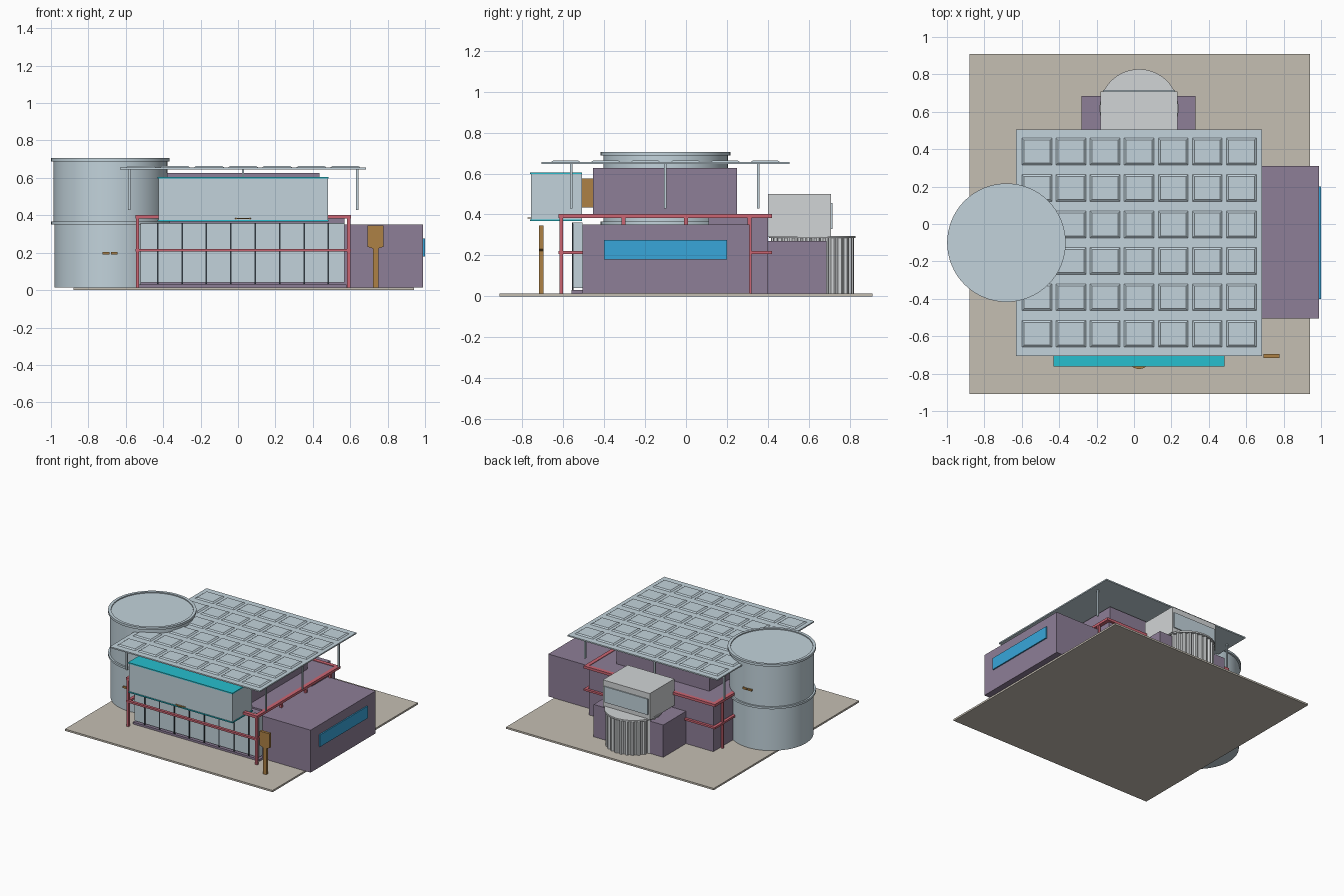
import bpy, bmesh, math

if "Cube" in bpy.data.objects:
    bpy.data.objects.remove(bpy.data.objects["Cube"])

COLORS = {
    "purple": (0.27, 0.21, 0.31), "steel_blue": (0.54, 0.65, 0.71), "red": (0.60, 0.13, 0.17),
    "cyan": (0.02, 0.52, 0.62), "brown": (0.42, 0.22, 0.06), "sand": (0.56, 0.52, 0.45),
    "window": (0.04, 0.38, 0.70), "light": (0.64, 0.66, 0.67), "dark": (0.03, 0.04, 0.05),
}
MATS = {}
for key, c in COLORS.items():
    MATS[key] = bpy.data.materials.new(key)
    MATS[key].diffuse_color = (*c, 1)


def finish(name, bm, mat):
    bmesh.ops.recalc_face_normals(bm, faces=bm.faces)
    me = bpy.data.meshes.new(name)
    bm.to_mesh(me)
    bm.free()
    ob = bpy.data.objects.new(name, me)
    bpy.context.collection.objects.link(ob)
    me.materials.append(MATS[mat])
    return ob


def add_box(bm, x0, x1, y0, y1, z0, z1, inset=0):
    """Box by its limits; inset pulls in the top face."""
    for v in bmesh.ops.create_cube(bm, size=1)["verts"]:
        i = inset if v.co.z > 0 else 0
        v.co = (x1 - i if v.co.x > 0 else x0 + i,
                y1 - i if v.co.y > 0 else y0 + i,
                z1 if v.co.z > 0 else z0)


def boxes(name, mat, *limits):
    bm = bmesh.new()
    for lim in limits:
        add_box(bm, *lim)
    return finish(name, bm, mat)


def prism(name, mat, pts, offset):
    """Extrude a closed outline along offset."""
    bm = bmesh.new()
    f = bm.faces.new([bm.verts.new(p) for p in pts])
    r = bmesh.ops.extrude_face_region(bm, geom=[f], use_keep_orig=True)
    vs = [g for g in r["geom"] if isinstance(g, bmesh.types.BMVert)]
    bmesh.ops.translate(bm, verts=vs, vec=offset)
    return finish(name, bm, mat)


def lathe(name, mat, cx, cy, profile, n=64):
    """Revolve an r,z profile that starts and ends on the axis."""
    bm = bmesh.new()
    vs = [bm.verts.new((r, 0, z)) for r, z in profile]
    es = [bm.edges.new(p) for p in zip(vs, vs[1:])]
    bmesh.ops.spin(bm, geom=vs + es, axis=(0, 0, 1), cent=(0, 0, 0),
                   angle=2 * math.pi, steps=n)
    bmesh.ops.remove_doubles(bm, verts=bm.verts, dist=1e-4)
    bmesh.ops.translate(bm, verts=bm.verts, vec=(cx, cy, 0))
    ob = finish(name, bm, mat)
    bpy.ops.object.select_all(action="DESELECT")
    ob.select_set(True)
    bpy.context.view_layer.objects.active = ob
    bpy.ops.object.shade_smooth_by_angle(angle=math.radians(30))
    return ob


# Ground slab
boxes("ground_slab", "sand", (-0.88, 0.94, -0.91, 0.91, 0, 0.014))

# Main building volumes
boxes("lower_block", "purple",
      (-0.52, 0.57, -0.505, 0.40, 0.014, 0.35),
      (-0.52, 0.57, 0.11, 0.40, 0.35, 0.385),
      (-0.53, 0.58, -0.56, -0.505, 0.014, 0.03))
boxes("terrace_deck", "purple", (-0.53, 0.59, -0.505, 0.41, 0.384, 0.398))
boxes("upper_block", "purple", (-0.38, 0.435, -0.455, 0.25, 0.398, 0.627))
boxes("side_wing", "purple", (0.57, 0.99, -0.505, 0.31, 0.014, 0.35))
boxes("side_wing_window", "window", (0.985, 1.0, -0.40, 0.20, 0.18, 0.275))
boxes("rear_annex", "purple", (-0.28, 0.33, 0.40, 0.685, 0.014, 0.27))

# Glazed front with mullions
boxes("front_glazing", "steel_blue", (-0.52, 0.57, -0.553, -0.505, 0.04, 0.36))
boxes("front_mullions", "dark",
      *[(x - 0.004, x + 0.004, -0.558, -0.55, 0.03, 0.36)
        for x in [0.027 + 0.1305 * (i - 3.5) for i in range(8)]],
      (-0.52, 0.57, -0.558, -0.55, 0.355, 0.36))

# Projecting front room with coloured floor and ceiling edges
boxes("front_room", "steel_blue", (-0.425, 0.48, -0.757, -0.508, 0.376, 0.597))
boxes("front_room_trim", "cyan",
      (-0.43, 0.485, -0.762, -0.507, 0.597, 0.606),
      (-0.43, 0.485, -0.762, -0.507, 0.367, 0.376))
boxes("room_connector", "brown", (-0.34, 0.395, -0.51, -0.45, 0.435, 0.575))
lathe("front_lamp", "brown", 0.027, -0.715,
      [(0, 0.380), (0.06, 0.380), (0.06, 0.386), (0, 0.386)], 32)

# Red frame: rails at two heights, posts down both sides
X0, X1, Y0, Y1 = -0.547, 0.603, -0.622, 0.42
bars = []
for z0, z1, w in ((0.382, 0.402, 0.03), (0.206, 0.221, 0.022)):
    bars += [(X0, X1, Y0, Y0 + w, z0, z1), (X0, X1, Y1 - w, Y1, z0, z1),
             (X0, X0 + w, Y0 + w, Y1 - w, z0, z1), (X1 - w, X1, Y0 + w, Y1 - w, z0, z1)]
for y in (-0.61, -0.305, 0.0, 0.31):
    for x in (X0 + 0.01, X1 - 0.01):
        bars.append((x - 0.009, x + 0.009, y - 0.009, y + 0.009, 0.014, 0.39))
boxes("red_frame", "red", *bars)

# Canopy roof: slab, raised panels and thin posts
RX0, RX1, RY0, RY1 = -0.63, 0.685, -0.705, 0.505
boxes("canopy_slab", "steel_blue", (RX0, RX1, RY0, RY1, 0.646, 0.656))
nx, ny = 7, 6
dx, dy = (RX1 - RX0 - 0.04) / nx, (RY1 - RY0 - 0.04) / ny
boxes("canopy_panels", "steel_blue",
      *[(RX0 + 0.02 + i * dx + 0.01, RX0 + 0.02 + (i + 1) * dx - 0.01,
         RY0 + 0.02 + j * dy + 0.025, RY0 + 0.02 + (j + 1) * dy - 0.025,
         0.655, 0.664, 0.012) for i in range(nx) for j in range(ny)])
boxes("canopy_posts", "steel_blue",
      *[(x - 0.006, x + 0.006, y - 0.006, y + 0.006, 0.428, 0.648)
        for x in (-0.582, 0.027, 0.637) for y in (-0.56, -0.102, 0.353)])

# Round tower with a waist band and a rimmed top
lathe("round_tower", "steel_blue", -0.682, -0.10, [
    (0, 0.014), (0.30, 0.014), (0.30, 0.35), (0.317, 0.35), (0.317, 0.366),
    (0.304, 0.366), (0.304, 0.688), (0.317, 0.688), (0.317, 0.706),
    (0.295, 0.706), (0.295, 0.698), (0, 0.698)])
boxes("tower_brackets", "brown",
      *[(x - 0.018, x + 0.018, y - 0.006, y + 0.006, z - 0.007, z + 0.007)
        for x in (-0.706, -0.662) for y, z in ((-0.403, 0.197), (0.207, 0.48))])

# Ribbed rear drum with cap, and the box room above it
drum = []
teeth = 28
for i in range(teeth * 4):
    a = 2 * math.pi * (i // 2 + (0.12 if i % 2 else -0.12) + i % 2 * 0.3) / (teeth * 2)
    r = 0.203 if (i // 2) % 2 else 0.19
    drum.append((0.027 + r * math.cos(a), 0.617 + r * math.sin(a), 0.014))
prism("rear_drum", "light", drum, (0, 0, 0.272))
lathe("rear_drum_cap", "light", 0.027, 0.617,
      [(0, 0.284), (0.211, 0.284), (0.211, 0.296), (0, 0.296)])
boxes("rear_room", "light", (-0.178, 0.232, 0.40, 0.708, 0.29, 0.50))
boxes("rear_room_window", "steel_blue", (-0.165, 0.219, 0.705, 0.716, 0.33, 0.455))

# Free-standing blank sign by the entrance
prism("sign_stand", "brown", [
    (0.722, -0.695, 0.014), (0.750, -0.695, 0.014), (0.750, -0.695, 0.222),
    (0.778, -0.695, 0.232), (0.778, -0.695, 0.345), (0.692, -0.695, 0.345),
    (0.692, -0.695, 0.232), (0.722, -0.695, 0.222)], (0, -0.022, 0))

for m in bpy.data.materials:
    if m.users and not m.is_grease_pencil:
        m.use_nodes = True
        m.node_tree.nodes["Principled BSDF"].inputs["Base Color"].default_value = m.diffuse_color
